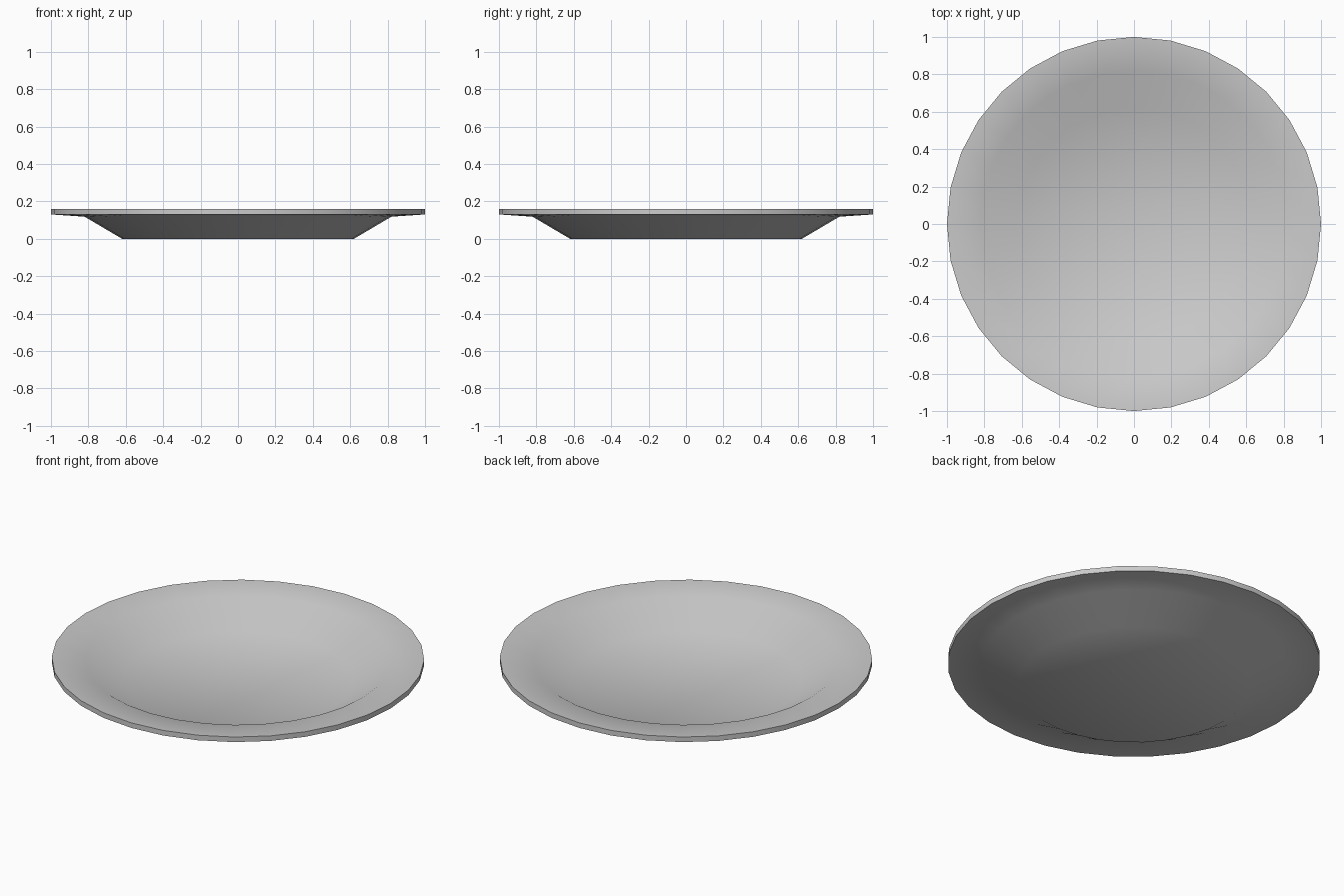
import bpy
import bmesh
from math import cos, sin, tau, radians

default_cube = bpy.data.objects.get("Cube")
if default_cube:
    bpy.data.objects.remove(default_cube, do_unlink=True)

SIDES = 32

# Plain grey glaze
grey = bpy.data.materials.new("plain_grey")
grey.use_nodes = True
colour = (0.6, 0.6, 0.6, 1)
grey.diffuse_color = colour
grey.node_tree.nodes["Principled BSDF"].inputs["Base Color"].default_value = colour


def lathe(name, profile, material):
    """Turn a (radius, height) profile around z; its ends close on the axis."""
    bm = bmesh.new()
    rings = [[bm.verts.new((r * cos(tau * i / SIDES), r * sin(tau * i / SIDES), z))
              for i in range(SIDES)] for r, z in profile]
    # Walls between neighbouring rings
    for low, high in zip(rings, rings[1:]):
        for i in range(SIDES):
            j = (i + 1) % SIDES
            bm.faces.new((low[i], low[j], high[j], high[i]))
    # Flat discs closing the foot and the floor
    for ring, (_, z) in ((rings[0], profile[0]), (rings[-1], profile[-1])):
        centre = bm.verts.new((0, 0, z))
        for i in range(SIDES):
            bm.faces.new((ring[i], ring[(i + 1) % SIDES], centre))
    bmesh.ops.recalc_face_normals(bm, faces=bm.faces)
    mesh = bpy.data.meshes.new(name)
    bm.to_mesh(mesh)
    bm.free()
    mesh.materials.append(material)
    obj = bpy.data.objects.new(name, mesh)
    bpy.context.collection.objects.link(obj)
    return obj


# Foot, underside, rim edge, then the upper surface back to the floor
underside = [(0.62, 0), (0.82, 0.118), (1, 0.13)]
upper_side = [(1, 0.16), (0.82, 0.148), (0.62, 0.03)]
plate = lathe("plate", underside + upper_side, grey)

# Soft curves with a crisp rim edge
bpy.ops.object.select_all(action="DESELECT")
plate.select_set(True)
bpy.context.view_layer.objects.active = plate
bpy.ops.object.shade_smooth_by_angle(angle=radians(50))
